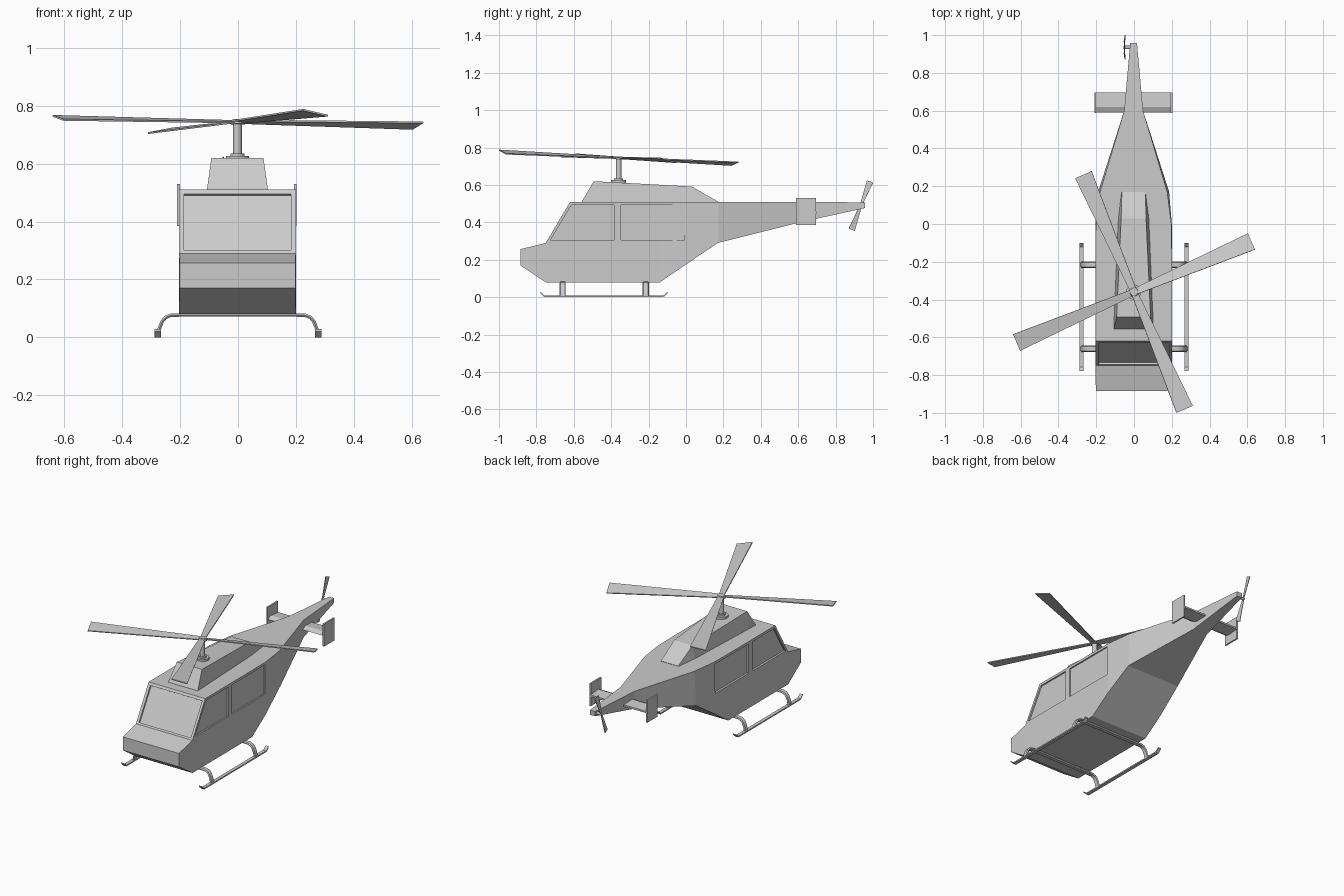
import bpy, bmesh
from math import radians, sin, cos, pi
from mathutils import Matrix, Vector

if "Cube" in bpy.data.objects:
    bpy.data.objects.remove(bpy.data.objects["Cube"])


def finish(name, bm, smooth=None):
    bmesh.ops.recalc_face_normals(bm, faces=bm.faces)
    me = bpy.data.meshes.new(name)
    bm.to_mesh(me)
    bm.free()
    ob = bpy.data.objects.new(name, me)
    bpy.context.collection.objects.link(ob)
    bpy.ops.object.select_all(action='DESELECT')
    ob.select_set(True)
    bpy.context.view_layer.objects.active = ob
    if smooth:
        bpy.ops.object.shade_smooth_by_angle(angle=radians(smooth))
    return ob


def loft(bm, rings):
    """Skin equal-length point rings and cap both ends."""
    vs = [[bm.verts.new(p) for p in r] for r in rings]
    n = len(vs[0])
    for a, b in zip(vs, vs[1:]):
        for i in range(n):
            j = (i + 1) % n
            bm.faces.new((a[i], a[j], b[j], b[i]))
    bm.faces.new(vs[0][::-1])
    bm.faces.new(vs[-1])


def prism(bm, pts, x0, x1):
    loft(bm, [[(x, y, z) for y, z in pts] for x in (x0, x1)])


def cylinder(bm, r1, r2, depth, mat, seg=20):
    bmesh.ops.create_cone(bm, cap_ends=True, segments=seg, radius1=r1,
                          radius2=r2, depth=depth, matrix=mat)


def sections(bm, rows, cx=0.0):
    """Rows are y, bottom z, top z, bottom half-width, top half-width."""
    loft(bm, [[(cx - wb, y, zb), (cx + wb, y, zb), (cx + wt, y, zt), (cx - wt, y, zt)]
              for y, zb, zt, wb, wt in rows])


# Fuselage and tail boom
bm = bmesh.new()
sections(bm, [(-0.885, 0.17, 0.257, 0.2, 0.2), (-0.75, 0.08, 0.29, 0.202, 0.202),
              (-0.62, 0.08, 0.51, 0.202, 0.202), (-0.14, 0.08, 0.51, 0.202, 0.202),
              (0.0, 0.175, 0.51, 0.202, 0.2), (0.17, 0.29, 0.51, 0.188, 0.178),
              (0.6, 0.398, 0.51, 0.05, 0.05), (0.957, 0.477, 0.507, 0.018, 0.018)], -0.002)
fuselage = finish("fuselage", bm)

# Recessed windscreen and side windows
bm = bmesh.new()
out, inn = Vector((-0.86, 0.51)) * 0.05, Vector((0.86, -0.51)) * 0.011
lo, hi = Vector((-0.744, 0.301)), Vector((-0.629, 0.495))
prism(bm, [lo + out, hi + out, hi + inn, lo + inn], -0.186, 0.184)
front_win = [(-0.725, 0.305), (-0.612, 0.494), (-0.385, 0.494), (-0.385, 0.305)]
rear_win = [(-0.348, 0.305), (-0.348, 0.494), (-0.008, 0.494), (-0.008, 0.305)]
for win in (front_win, rear_win):
    for s in (-1, 1):
        prism(bm, win, s * 0.191, s * 0.25)
cutter = finish("window_cutter", bm)
cutter.hide_render = True
mod = fuselage.modifiers.new("windows", 'BOOLEAN')
mod.operation, mod.solver, mod.object = 'DIFFERENCE', 'EXACT', cutter
bpy.context.view_layer.objects.active = fuselage
bpy.ops.object.modifier_apply(modifier=mod.name)
bpy.data.objects.remove(cutter)

# Engine cowling on the roof
bm = bmesh.new()
sections(bm, [(-0.557, 0.5, 0.512, 0.105, 0.105), (-0.493, 0.5, 0.62, 0.104, 0.09),
              (0.03, 0.5, 0.592, 0.082, 0.066), (0.17, 0.5, 0.512, 0.066, 0.062)], -0.002)
finish("engine_cowling", bm)

# Rotor mast with base collar
bm = bmesh.new()
for r, z0, z1 in ((0.04, 0.605, 0.626), (0.024, 0.62, 0.636), (0.015, 0.61, 0.745)):
    cylinder(bm, r, r, z1 - z0, Matrix.Translation((-0.002, -0.36, (z0 + z1) / 2)))
finish("rotor_mast", bm, 40)


def rotor(name, count, start, length, w0, w1, thick, pitch, hub_r, hub_h, mat):
    """Tapered, pitched blades around a short hub; the axis is local z."""
    bm = bmesh.new()
    for k in range(count):
        turn = Matrix.Rotation(start + k * 2 * pi / count, 4, 'Z')
        m = turn @ Matrix.Rotation(-pitch, 4, 'X')
        rings = []
        for r, w in ((0.0, w0), (length, w1)):
            rings.append([m @ Vector((r, y * w / 2, z * thick / 2))
                          for y, z in ((-1, -1), (1, -1), (1, 1), (-1, 1))])
        loft(bm, rings)
    cylinder(bm, hub_r, hub_r * 0.75, hub_h, Matrix.Identity(4))
    bm.transform(mat)
    return finish(name, bm, 30)


# Main rotor, tipped slightly back, and tail rotor on the left
rotor("main_rotor", 4, radians(23.3), 0.677, 0.034, 0.096, 0.006, radians(11), 0.028, 0.016,
      Matrix.Translation((0, -0.36, 0.745)) @ Matrix.Rotation(-0.05, 4, 'X'))
rotor("tail_rotor", 2, radians(20.8), 0.138, 0.012, 0.035, 0.004, radians(8), 0.01, 0.012,
      Matrix.Translation((-0.05, 0.935, 0.49)) @ Matrix.Rotation(-pi / 2, 4, 'Y'))
bm = bmesh.new()
cylinder(bm, 0.009, 0.009, 0.05,
         Matrix.Translation((-0.025, 0.935, 0.49)) @ Matrix.Rotation(pi / 2, 4, 'Y'), 12)
finish("tail_rotor_shaft", bm, 40)

# Tailplane and its end fins
bm = bmesh.new()
prism(bm, [(0.59, 0.452), (0.62, 0.44), (0.697, 0.447), (0.697, 0.458), (0.62, 0.466)],
      -0.205, 0.198)
finish("tailplane", bm)
bm = bmesh.new()
for x in (-0.205, 0.198):
    prism(bm, [(0.588, 0.385), (0.695, 0.385), (0.695, 0.53), (0.588, 0.53)],
          x - 0.005, x + 0.005)
finish("tail_fins", bm)

# Landing skids with upturned ends
bm = bmesh.new()
path = [(-0.778, 0.02), (-0.757, 0.0), (-0.122, 0.0), (-0.1, 0.02)]
outline = path + [(y, z + 0.008) for y, z in reversed(path)]
for s in (-1, 1):
    prism(bm, outline, s * 0.267, s * 0.289)
finish("landing_skids", bm)

# Bowed cross tubes under the belly
half = [(0.277, 0.004), (0.272, 0.03), (0.262, 0.055), (0.25, 0.069), (0.232, 0.076), (0.2, 0.077)]
arch = [(-x, z) for x, z in half] + half[::-1]
bm = bmesh.new()
for yc in (-0.66, -0.215):
    rings = []
    for i, (x, z) in enumerate(arch):
        a, b = arch[max(i - 1, 0)], arch[min(i + 1, len(arch) - 1)]
        t = Vector((b[0] - a[0], b[1] - a[1])).normalized()
        rings.append([(x - t.y * u * 0.006, yc + v * 0.017, z + t.x * u * 0.006)
                      for u, v in ((-1, -0.7), (-1, 0.7), (0, 1), (1, 0.7), (1, -0.7), (0, -1))])
    loft(bm, rings)
finish("cross_tubes", bm, 30)
